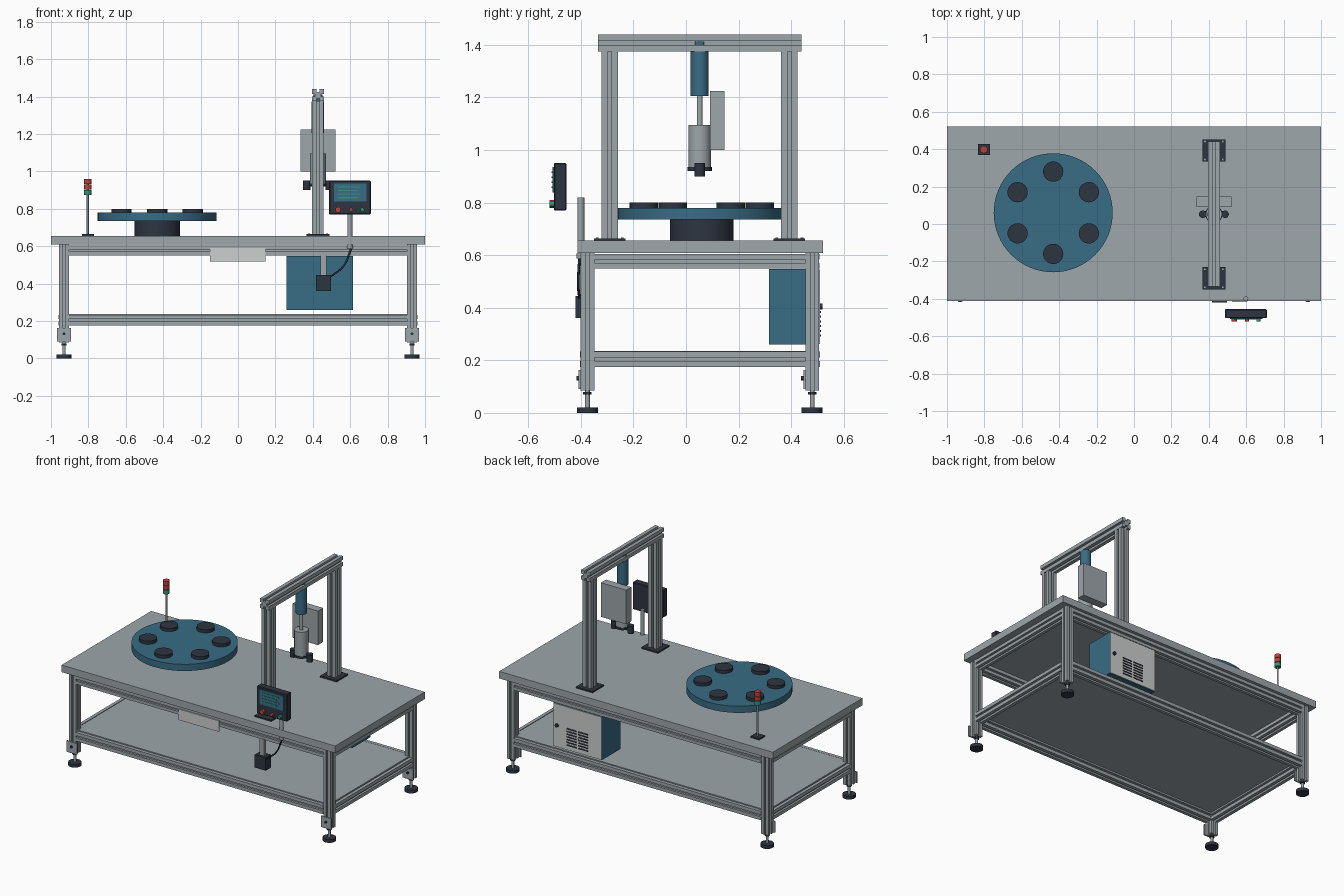
import bpy, bmesh, math
from mathutils import Vector, Matrix

if "Cube" in bpy.data.objects:
    bpy.data.objects.remove(bpy.data.objects["Cube"])


def colour(name, rgb):
    m = bpy.data.materials.new(name)
    m.diffuse_color = (*rgb, 1)
    m.use_nodes = True
    m.node_tree.nodes["Principled BSDF"].inputs["Base Color"].default_value = m.diffuse_color
    return m


GREY = colour("aluminium grey", (0.34, 0.385, 0.405))
LIGHT = colour("light grey", (0.60, 0.63, 0.62))
BLUE = colour("steel blue", (0.04, 0.15, 0.235))
DARK = colour("dark slate", (0.027, 0.035, 0.052))
RED = colour("signal red", (0.55, 0.05, 0.04))
TEAL = colour("signal green", (0.04, 0.30, 0.19))


def finish(bm, name, mat, smooth=False):
    bmesh.ops.recalc_face_normals(bm, faces=bm.faces)
    me = bpy.data.meshes.new(name)
    bm.to_mesh(me)
    bm.free()
    me.materials.append(mat)
    ob = bpy.data.objects.new(name, me)
    bpy.context.collection.objects.link(ob)
    if smooth:
        bpy.ops.object.select_all(action='DESELECT')
        ob.select_set(True)
        bpy.context.view_layer.objects.active = ob
        bpy.ops.object.shade_smooth_by_angle(angle=math.radians(35))
    return ob


def box(name, mat, x0, x1, y0, y1, z0, z1, bevel=0):
    bm = bmesh.new()
    bmesh.ops.create_cube(bm, size=1)
    for v in bm.verts:
        v.co = ((x0 + x1) / 2 + v.co.x * (x1 - x0),
                (y0 + y1) / 2 + v.co.y * (y1 - y0),
                (z0 + z1) / 2 + v.co.z * (z1 - z0))
    if bevel:
        bmesh.ops.bevel(bm, geom=bm.edges[:], offset=bevel, segments=1, affect='EDGES')
    return finish(bm, name, mat)


def rod(name, mat, a, b, r, r2=None, sides=32):
    """Cylinder or cone from point a to point b."""
    a, b = Vector(a), Vector(b)
    d = b - a
    rot = d.to_track_quat('Z', 'Y').to_matrix().to_4x4()
    bm = bmesh.new()
    bmesh.ops.create_cone(bm, cap_ends=True, segments=sides, radius1=r,
                          radius2=r if r2 is None else r2, depth=d.length,
                          matrix=Matrix.Translation((a + b) / 2) @ rot)
    return finish(bm, name, mat, True)


def slot_bar(name, a, b, size):
    """Square aluminium bar with a groove along each of its four sides."""
    h, w, d = size / 2, size * 0.12, size * 0.24
    side = [(h, -h), (h, -w), (h - d, -w), (h - d, w), (h, w)]
    a, b = Vector(a), Vector(b)
    rot = (b - a).to_track_quat('Z', 'Y').to_matrix()
    bm = bmesh.new()
    ring = []
    for k in range(4):
        turn = Matrix.Rotation(k * math.pi / 2, 3, 'Z')
        ring += [bm.verts.new(a + rot @ (turn @ Vector((x, y, 0)))) for x, y in side]
    face = bm.faces.new(ring)
    new = bmesh.ops.extrude_face_region(bm, geom=[face])['geom']
    bmesh.ops.translate(bm, vec=b - a, verts=[g for g in new if isinstance(g, bmesh.types.BMVert)])
    return finish(bm, name, GREY)


# Table top and lower shelf
LX, YF, YB = 0.93, -0.375, 0.48
box("table_top", GREY, -1, 1, -0.413, 0.522, 0.608, 0.655)
box("lower_shelf", GREY, -LX, LX, YF, YB, 0.222, 0.236)

# Legs with levelling feet and mounting plates
for x in (-LX, LX):
    for y in (YF, YB):
        slot_bar("leg", (x, y, 0.085), (x, y, 0.608), 0.052)
        rod("foot_pad", DARK, (x, y, 0), (x, y, 0.021), 0.04)
        rod("foot_stem", GREY, (x, y, 0.02), (x, y, 0.09), 0.009, sides=16)
        rod("foot_nut", DARK, (x, y, 0.07), (x, y, 0.08), 0.016, sides=6)
        box("foot_plate", GREY, x - 0.038, x + 0.038, y - 0.034, y - 0.025, 0.09, 0.163)
        rod("plate_bolt", DARK, (x, y - 0.042, 0.132), (x, y - 0.03, 0.132), 0.008, sides=12)

# Frame rails at both heights
for z in (0.577, 0.204):
    for y in (YF, YB):
        slot_bar("long_rail", (-LX + 0.025, y, z), (LX - 0.025, y, z), 0.058 if z < 0.5 else 0.054)
    for x in (-LX, LX):
        slot_bar("short_rail", (x, YF + 0.025, z), (x, YB - 0.025, z), 0.058 if z < 0.5 else 0.054)

# Press gantry
GX, GY = 0.427, 0.052
for y in (-0.29, 0.393):
    slot_bar("gantry_column", (GX, y, 0.66), (GX, y, 1.376), 0.062)
    box("column_base", DARK, GX - 0.061, GX + 0.061, y - 0.06, y + 0.06, 0.655, 0.664)
    for i in (-1, 1):
        for j in (-1, 1):
            px, py = GX + i * 0.048, y + j * 0.048
            rod("base_bolt", GREY, (px, py, 0.663), (px, py, 0.668), 0.005, sides=12)
slot_bar("gantry_beam", (GX, -0.334, 1.407), (GX, 0.44, 1.407), 0.064)

# Press actuator and tool head
for name, mat, r, z0, z1 in (("actuator_cap", BLUE, 0.024, 1.372, 1.412),
                             ("actuator_body", BLUE, 0.034, 1.205, 1.374),
                             ("press_rod", GREY, 0.011, 1.09, 1.206),
                             ("tool_body", GREY, 0.043, 0.935, 1.095),
                             ("tool_ring", DARK, 0.046, 0.921, 0.936)):
    rod(name, mat, (GX, GY, z0), (GX, GY, z1), r)
box("tool_bar", DARK, GX - 0.06, GX + 0.06, GY - 0.012, GY + 0.018, 0.918, 0.934)
for s in (-1, 1):
    rod("tool_roller", DARK, (GX + s * 0.06, GY, 0.9), (GX + s * 0.06, GY, 0.95), 0.02, sides=24)
box("valve_box", GREY, 0.335, 0.52, 0.092, 0.146, 1.0, 1.225)

# Rotary indexing table
TX, TY = -0.432, 0.06
rod("turntable_base", DARK, (TX, TY, 0.655), (TX, TY, 0.737), 0.121, sides=48)
rod("turntable_disc", BLUE, (TX, TY, 0.735), (TX, TY, 0.779), 0.318, sides=64)
for k in range(6):
    t = math.radians(30 + 60 * k)
    x, y = TX + 0.22 * math.cos(t), TY + 0.22 * math.sin(t)
    rod("part_nest", DARK, (x, y, 0.778), (x, y, 0.8), 0.054)

# Signal tower
SX, SY = -0.803, 0.398
box("tower_base", DARK, SX - 0.032, SX + 0.032, SY - 0.03, SY + 0.03, 0.655, 0.664)
rod("tower_pole", GREY, (SX, SY, 0.66), (SX, SY, 0.955), 0.006, sides=16)
for z, mat in ((0.873, TEAL), (0.904, RED), (0.933, RED)):
    rod("tower_lamp", mat, (SX, SY, z), (SX, SY, z + 0.026), 0.02, sides=24)

# Operator panel on a post
box("panel_body", DARK, 0.487, 0.71, -0.503, -0.455, 0.77, 0.95, 0.004)
box("panel_screen", BLUE, 0.512, 0.687, -0.508, -0.502, 0.838, 0.936)
for k in range(4):
    z = 0.856 + 0.019 * k
    box("screen_line", TEAL, 0.535, 0.655 if k % 2 else 0.64, -0.511, -0.507, z, z + 0.006)
for x, r, mat in ((0.535, 0.015, RED), (0.605, 0.011, RED), (0.665, 0.011, TEAL)):
    rod("panel_button", mat, (x, -0.52, 0.795), (x, -0.5, 0.795), r, sides=20)
rod("panel_post", GREY, (0.598, -0.4, 0.6), (0.598, -0.4, 0.82), 0.013, sides=24)
rod("post_collar", GREY, (0.598, -0.4, 0.588), (0.598, -0.4, 0.607), 0.016, sides=24)

# Junction box, its strap and the cable up to the post
box("junction_box", DARK, 0.417, 0.497, -0.421, -0.365, 0.36, 0.445)
box("junction_strap", GREY, 0.44, 0.474, -0.405, -0.385, 0.44, 0.555)
cu = bpy.data.curves.new("cable", 'CURVE')
cu.dimensions = '3D'
cu.bevel_depth = 0.005
cu.bevel_resolution = 2
sp = cu.splines.new('BEZIER')
sp.bezier_points.add(2)
for p, co in zip(sp.bezier_points, ((0.485, -0.405, 0.43), (0.565, -0.41, 0.495), (0.608, -0.405, 0.595))):
    p.co = co
    p.handle_left_type = p.handle_right_type = 'AUTO'
cu.materials.append(DARK)
bpy.context.collection.objects.link(bpy.data.objects.new("cable", cu))

# Blank front plate on the upper rail
box("front_plate", LIGHT, -0.15, 0.146, -0.408, -0.4, 0.518, 0.59)

# Control cabinet with vented rear door
box("cabinet", BLUE, 0.26, 0.615, 0.315, 0.505, 0.26, 0.547)
box("cabinet_door", LIGHT, 0.262, 0.613, 0.504, 0.51, 0.262, 0.545)
rod("door_knob", DARK, (0.585, 0.508, 0.405), (0.585, 0.519, 0.405), 0.012, sides=20)
for row in range(7):
    z = 0.29 + 0.018 * row
    for x in (0.36, 0.445):
        box("door_vent", DARK, x, x + 0.07, 0.509, 0.513, z, z + 0.008)
